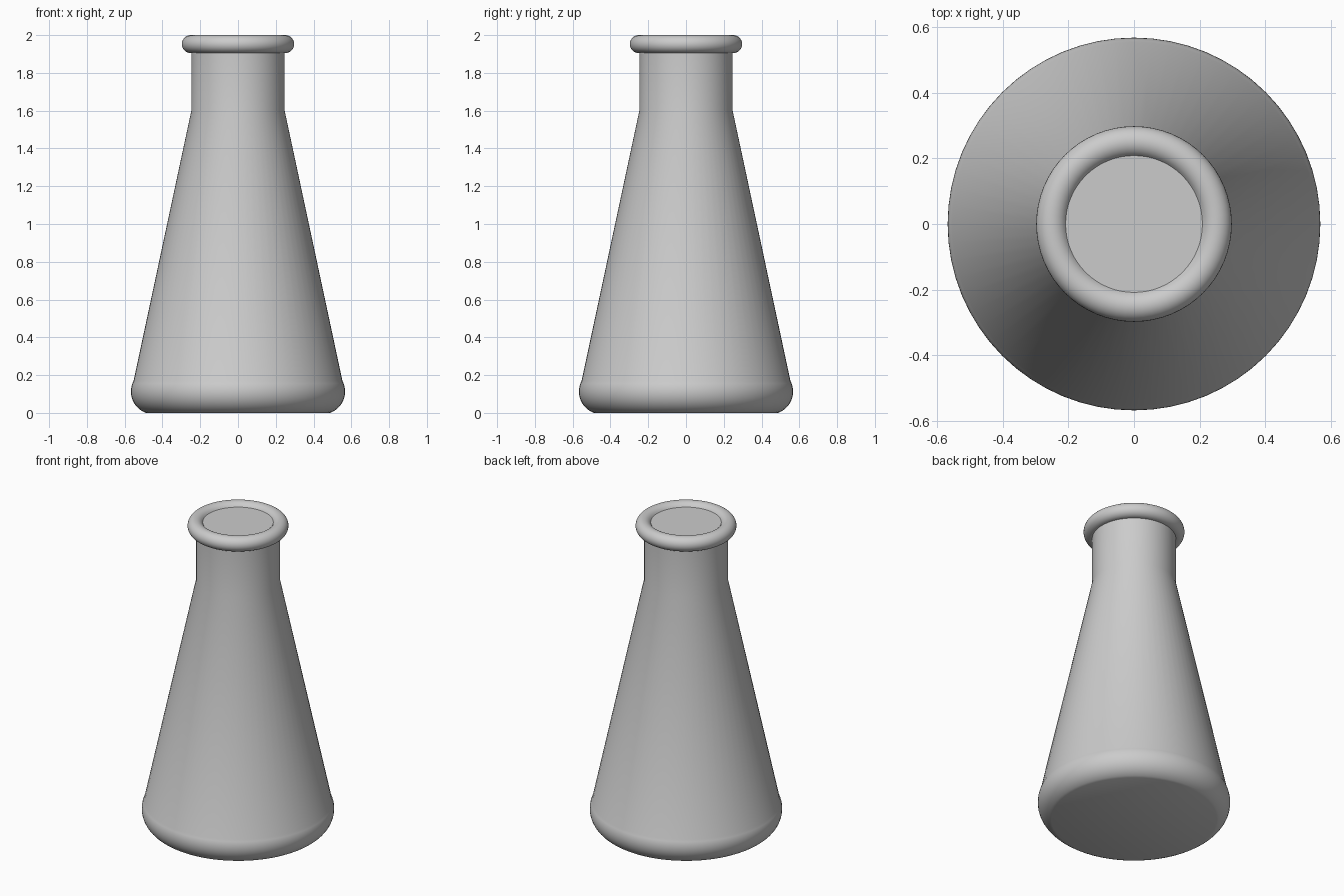
import bpy
import math

if "Cube" in bpy.data.objects:
    bpy.data.objects.remove(bpy.data.objects["Cube"], do_unlink=True)

SEGMENTS = 64

grey = bpy.data.materials.new("light_grey")
grey.use_nodes = True
colour = (0.6, 0.6, 0.6, 1)
grey.diffuse_color = colour
grey.node_tree.nodes["Principled BSDF"].inputs["Base Color"].default_value = colour


def arc(cr, cz, radius, start, end, steps):
    """Profile points (r, z) along an arc, angles in degrees."""
    angles = [math.radians(start + (end - start) * i / steps) for i in range(steps + 1)]
    return [(cr + radius * math.cos(a), cz + radius * math.sin(a)) for a in angles]


def lathe(name, profile, cap_bottom=False, cap_top=False):
    """Spin a bottom-to-top profile around the z axis."""
    n = SEGMENTS
    verts = [(r * math.cos(2 * math.pi * i / n), r * math.sin(2 * math.pi * i / n), z)
             for r, z in profile for i in range(n)]
    faces = [(k * n + i, k * n + (i + 1) % n, (k + 1) * n + (i + 1) % n, (k + 1) * n + i)
             for k in range(len(profile) - 1) for i in range(n)]
    if cap_bottom:
        faces.append(tuple(reversed(range(n))))
    if cap_top:
        faces.append(tuple(range(len(verts) - n, len(verts))))
    mesh = bpy.data.meshes.new(name)
    mesh.from_pydata(verts, [], faces)
    mesh.materials.append(grey)
    obj = bpy.data.objects.new(name, mesh)
    bpy.context.collection.objects.link(obj)
    bpy.ops.object.select_all(action="DESELECT")
    obj.select_set(True)
    bpy.context.view_layer.objects.active = obj
    bpy.ops.object.shade_smooth_by_angle(angle=math.radians(30))
    return obj


# Flat base with a rounded edge, running into the cone and the straight neck
base_edge = arc(0.447, 0.113, 0.12, -70.3, 28, 14)
lathe("flask_body", base_edge + [(0.247, 1.6), (0.247, 1.93)], cap_bottom=True)

# Rolled lip, closed by a slightly sunken flat lid
rim_radius = 0.0475
lid_z = 1.975
lid_angle = 180 - math.degrees(math.asin((lid_z - 2 + rim_radius) / rim_radius))
lathe("rim", arc(0.25, 2 - rim_radius, rim_radius, -150, lid_angle, 24), cap_top=True)
